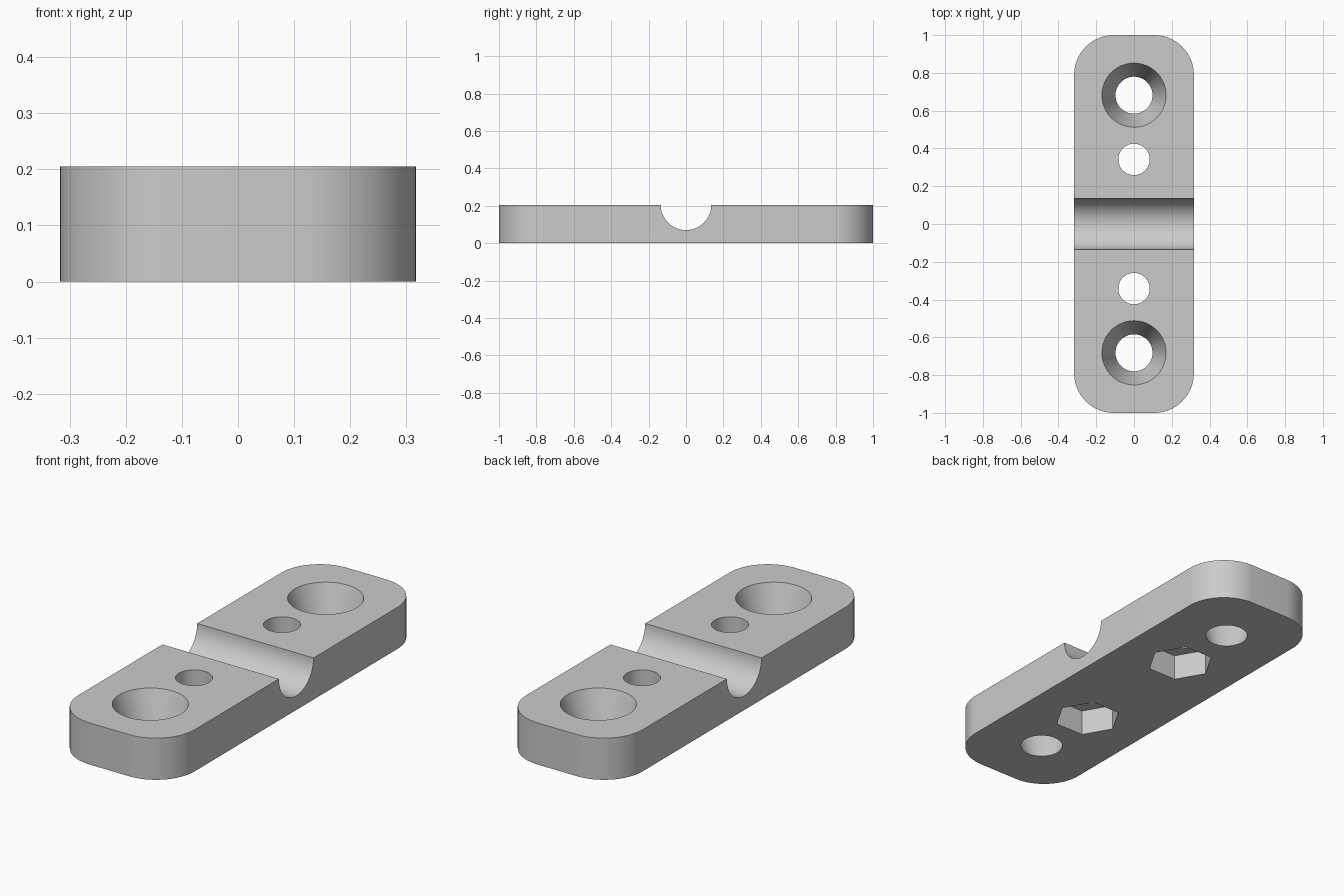
import bpy, bmesh, math
from mathutils import Matrix

if "Cube" in bpy.data.objects:
    bpy.data.objects.remove(bpy.data.objects["Cube"], do_unlink=True)

HALF_W, HALF_L, H = 0.317, 1.0, 0.205
CORNER = 0.21
GROOVE_R = 0.135
SINK_Y, SINK_TOP, SINK_BOTTOM = 0.682, 0.17, 0.098
BOLT_Y, BOLT_R = 0.342, 0.083
NUT_R, NUT_DEPTH = 0.155, 0.128
E = 0.02  # cutter overshoot

grey = bpy.data.materials.new("plain grey")
grey.use_nodes = True
colour = (0.6, 0.6, 0.6, 1)
grey.diffuse_color = colour
grey.node_tree.nodes["Principled BSDF"].inputs["Base Color"].default_value = colour


def make_object(name, bm):
    bmesh.ops.recalc_face_normals(bm, faces=bm.faces)
    mesh = bpy.data.meshes.new(name)
    bm.to_mesh(mesh)
    bm.free()
    mesh.materials.append(grey)
    obj = bpy.data.objects.new(name, mesh)
    bpy.context.collection.objects.link(obj)
    return obj


def add_cone(bm, y, z0, z1, r0, r1, sides=64):
    bmesh.ops.create_cone(bm, cap_ends=True, segments=sides, radius1=r0, radius2=r1,
                          depth=z1 - z0, matrix=Matrix.Translation((0, y, (z0 + z1) / 2)))


# Plate with rounded corners
bm = bmesh.new()
outline = []
for quadrant, (sx, sy) in enumerate([(1, 1), (-1, 1), (-1, -1), (1, -1)]):
    for i in range(17):
        a = math.pi / 2 * (quadrant + i / 16)
        outline.append(bm.verts.new((sx * (HALF_W - CORNER) + CORNER * math.cos(a),
                                     sy * (HALF_L - CORNER) + CORNER * math.sin(a), 0)))
base = bm.faces.new(outline)
top = bmesh.ops.extrude_face_region(bm, geom=[base])["geom"]
bmesh.ops.translate(bm, vec=(0, 0, H), verts=[v for v in top if isinstance(v, bmesh.types.BMVert)])
plate = make_object("clamp_plate", bm)

# Cross groove cutter
bm = bmesh.new()
bmesh.ops.create_cone(bm, cap_ends=True, segments=64, radius1=GROOVE_R, radius2=GROOVE_R,
                      depth=1, matrix=Matrix.Translation((0, 0, H)) @ Matrix.Rotation(math.pi / 2, 4, "Y"))
cutters = [make_object("groove_cutter", bm)]

# Countersunk holes, bolt holes and hexagonal nut pockets
slope = (SINK_TOP - SINK_BOTTOM) / H
holes, pockets = bmesh.new(), bmesh.new()
for side in (-1, 1):
    add_cone(holes, side * SINK_Y, -E, H + E, SINK_BOTTOM - slope * E, SINK_TOP + slope * E)
    add_cone(holes, side * BOLT_Y, NUT_DEPTH / 2, H + E, BOLT_R, BOLT_R)
    before = len(pockets.verts)
    add_cone(pockets, side * BOLT_Y, -E, NUT_DEPTH, NUT_R, NUT_R, 6)
    pockets.verts.ensure_lookup_table()
    # Points of the hexagon lie across the plate
    hexagon = pockets.verts[before:]
    if max(v.co.x for v in hexagon) < NUT_R * 0.95:
        bmesh.ops.rotate(pockets, verts=hexagon, cent=(0, side * BOLT_Y, 0),
                         matrix=Matrix.Rotation(math.pi / 6, 3, "Z"))
cutters += [make_object("hole_cutter", holes), make_object("nut_pocket_cutter", pockets)]

# Cut the plate
bpy.ops.object.select_all(action="DESELECT")
plate.select_set(True)
bpy.context.view_layer.objects.active = plate
for cutter in cutters:
    cutter.hide_render = True
    mod = plate.modifiers.new(cutter.name, "BOOLEAN")
    mod.operation, mod.solver, mod.object = "DIFFERENCE", "EXACT", cutter
    bpy.ops.object.modifier_apply(modifier=mod.name)
    bpy.data.objects.remove(cutter, do_unlink=True)
bpy.ops.object.shade_smooth_by_angle(angle=math.radians(30))
